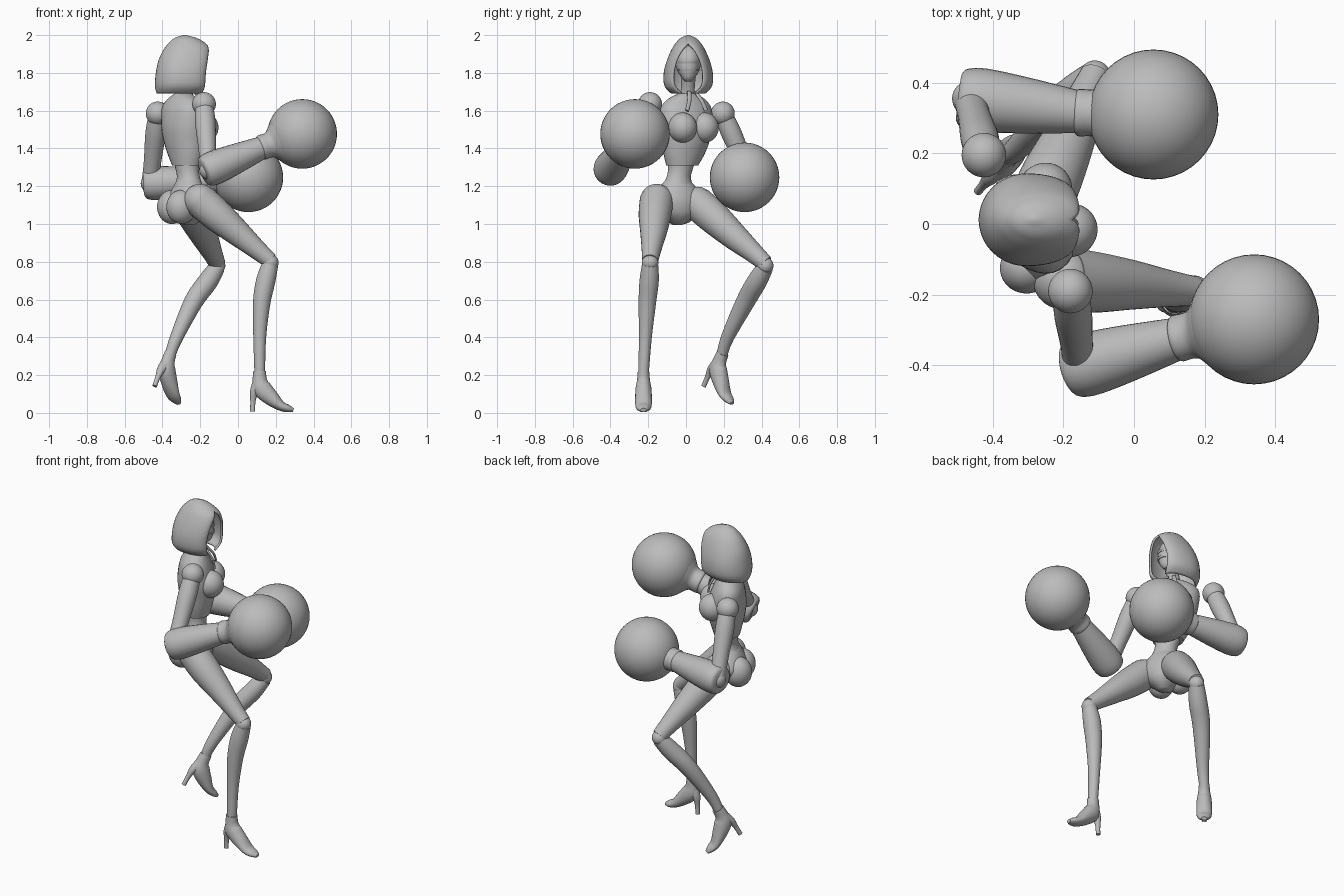
import bpy, bmesh
from math import pi, sin, cos, radians
from mathutils import Vector, Matrix

cube = bpy.data.objects.get("Cube")
if cube:
    bpy.data.objects.remove(cube)

grey = bpy.data.materials.new("plain_grey")
grey.use_nodes = True
grey.diffuse_color = (0.5, 0.5, 0.5, 1)
grey.node_tree.nodes["Principled BSDF"].inputs["Base Color"].default_value = (0.5, 0.5, 0.5, 1)


def finish(name, bm, angle=40):
    bmesh.ops.recalc_face_normals(bm, faces=bm.faces)
    mesh = bpy.data.meshes.new(name)
    bm.to_mesh(mesh)
    bm.free()
    mesh.materials.append(grey)
    obj = bpy.data.objects.new(name, mesh)
    bpy.context.collection.objects.link(obj)
    bpy.ops.object.select_all(action='DESELECT')
    obj.select_set(True)
    bpy.context.view_layer.objects.active = obj
    bpy.ops.object.shade_smooth_by_angle(angle=radians(angle))
    return obj


def ball(name, pos, size, yaw=0):
    bm = bmesh.new()
    scale = Matrix.Diagonal((*size, 1)) if isinstance(size, tuple) else Matrix.Scale(size, 4)
    bmesh.ops.create_uvsphere(bm, u_segments=40, v_segments=24, radius=1,
                              matrix=Matrix.Translation(pos) @ Matrix.Rotation(yaw, 4, 'Z') @ scale)
    return finish(name, bm)


def spline(keys, steps=4):
    # smooth interpolation of ring keys
    out, k = [], [keys[0]] + keys + [keys[-1]]
    for i in range(1, len(k) - 2):
        a, b, c, d = (Vector(v) for v in k[i - 1:i + 3])
        for s in range(steps):
            t = s / steps
            out.append(0.5 * (2 * b + (c - a) * t + (2 * a - 5 * b + 4 * c - d) * t * t
                              + (3 * b - a - 3 * c + d) * t ** 3))
    return out + [Vector(keys[-1])]


def loft(name, keys, side=(0, 1, 0), flat=False, seg=28, mat=None):
    # rings are x, y, z, radius along side, radius across
    keys = [tuple(k) + (k[3],) if len(k) == 4 else tuple(k) for k in keys]
    rings = spline(keys)
    bm, rows = bmesh.new(), []
    for i, r in enumerate(rings):
        nxt, prv = rings[min(i + 1, len(rings) - 1)], rings[max(i - 1, 0)]
        tan = Vector((0, 0, 1)) if flat else Vector((nxt - prv)[:3]).normalized()
        u = Vector(side)
        u = (u - tan * u.dot(tan)).normalized()
        v = tan.cross(u)
        rows.append([bm.verts.new(Vector(r[:3]) + u * r[3] * cos(2 * pi * j / seg)
                                  + v * r[4] * sin(2 * pi * j / seg)) for j in range(seg)])
    for a, b in zip(rows, rows[1:]):
        for j in range(seg):
            bm.faces.new((a[j], a[j - 1], b[j - 1], b[j]))
    bm.faces.new(rows[0])
    bm.faces.new(rows[-1])
    if mat:
        bm.transform(mat)
    return finish(name, bm)


def facing(deg):
    return Vector((cos(radians(deg)), sin(radians(deg)), 0)), Vector((-sin(radians(deg)), cos(radians(deg)), 0))


# Torso
front, side = facing(32)
loft("bodice", [(-.29, .005, 1.69, .05, .045), (-.295, .002, 1.66, .11, .065), (-.295, 0, 1.61, .15, .09),
                (-.285, 0, 1.52, .15, .11), (-.28, -.002, 1.44, .135, .105), (-.275, -.01, 1.37, .115, .09),
                (-.27, -.02, 1.31, .088, .075)], side, True)
loft("waist", [(-.272, -.02, 1.36, .085, .07), (-.268, -.03, 1.29, .068, .06),
               (-.262, -.04, 1.24, .068, .06), (-.262, -.045, 1.18, .1, .08)], side, True)
for s, label in ((1, "left"), (-1, "right")):
    ball(label + "_bust", Vector((-.28, 0, 1.51)) + front * .075 + side * .068 * s, (.078, .075, .08), radians(32))
    # Straps from the neck to the bust
    a = Vector((-.28, .01, 1.70)) + front * .045 + side * .02 * s
    b = Vector((-.285, 0, 1.60)) + front * .105 + side * .06 * s
    loft(label + "_strap", [(*a, .012, .006), (*((a + b) / 2 + front * .012), .012, .006), (*b, .012, .006)], side)

# Hips
hip_front, hip_side = facing(25)
loft("pelvis", [(-.262, -.045, 1.23, .068, .06), (-.262, -.045, 1.18, .115, .085),
                (-.268, -.045, 1.12, .145, .105), (-.27, -.045, 1.06, .115, .1),
                (-.265, -.045, 1.02, .06, .07), (-.26, -.045, .995, .025, .03)], hip_side, True)
for s, label in ((1, "left"), (-1, "right")):
    ball(label + "_buttock", Vector((-.275, -.045, 1.09)) - hip_front * .055 + hip_side * .058 * s, (.08, .075, .09),
         radians(25))

# Neck and head
loft("neck", [(-.295, .005, 1.66, .042), (-.28, .01, 1.72, .036), (-.265, .012, 1.78, .04)])
ball("head", (-.265, .012, 1.855), (.078, .066, .09))
loft("face", [(-.235, .012, 1.755, .016, .02), (-.235, .012, 1.775, .034, .038), (-.245, .012, 1.82, .055, .06),
              (-.25, .012, 1.87, .06, .064)], flat=True)
for z in (1.815, 1.855):
    loft("mask_band", [(-.248, .012, z - .006, .058, .066), (-.248, .012, z + .006, .061, .069)], flat=True)

# Hood: rows of height, back x, front x, half width, half opening
hood_rows = [(1.69, -.43, -.19, .09, .035), (1.73, -.44, -.175, .126, .07), (1.80, -.435, -.17, .13, .075),
             (1.87, -.42, -.16, .112, .058), (1.93, -.39, -.155, .085, .024), (1.96, -.365, -.175, .065, 0),
             (1.985, -.335, -.22, .04, 0), (2.0, -.29, -.275, .004, 0)]
bm, rows, n = bmesh.new(), [], 10
for z, back, fx, ry, w in spline(hood_rows, 3):
    cx, w = (back + fx) / 2, max(w, 0)
    half = [(cx + (fx - cx) * cos(q), w + (ry - w) * sin(q)) for q in (pi / 2 * i / n for i in range(n))]
    half += [(cx - (cx - back) * sin(q), ry * cos(q)) for q in (pi / 2 * i / n for i in range(n + 1))]
    pts = half + [(x, -y) for x, y in half[-2::-1]]
    rows.append([bm.verts.new((x, y + .012, z)) for x, y in pts])
for a, b in zip(rows, rows[1:]):
    for j in range(len(a) - 1):
        bm.faces.new((a[j], a[j + 1], b[j + 1], b[j]))
bm.faces.new(rows[-1])
bmesh.ops.remove_doubles(bm, verts=bm.verts, dist=.0004)
hood = finish("hood", bm, 60)
shell = hood.modifiers.new("thickness", 'SOLIDIFY')
shell.thickness = .012
shell.offset = -1


# Arms with round gloves
def arm(label, shoulder, elbow, wrist, fist):
    s, e, w, f = (Vector(p) for p in (shoulder, elbow, wrist, fist))
    ball(label + "_shoulder", s, .063)
    loft(label + "_upper_arm", [(*s.lerp(e, .08), .05), (*s.lerp(e, .3), .054), (*s.lerp(e, .7), .046),
                                (*e, .046)], (1, 0, 0))
    ball(label + "_elbow", e, .05)
    d = (w - e).normalized()
    loft(label + "_forearm", [(*(e - d * .03), .068), (*(e - d * .015), .083), (*(e + d * .04), .09),
                              (*e.lerp(w, .5), .079), (*w, .058)])
    g = (f - w).normalized()
    loft(label + "_cuff", [(*(w - g * .025), .06), (*(w - g * .015), .067), (*(w + g * .03), .069),
                           (*(f - g * .15), .105), (*(f - g * .1), .15)])
    ball(label + "_glove", f, .184)


arm("right", (-.18, -.19, 1.635), (-.155, -.405, 1.285), (.14, -.32, 1.41), (.34, -.27, 1.477))
arm("left", (-.425, .195, 1.585), (-.465, .355, 1.215), (-.14, .315, 1.232), (.055, .31, 1.247))


# Legs and heeled shoes
def leg(label, thigh, shin, yaw, pitch):
    loft(label + "_thigh", thigh)
    ball(label + "_hip", thigh[0][:3], thigh[0][3] * .97)
    ball(label + "_knee", Vector(thigh[-1][:3]).lerp(Vector(shin[0][:3]), .5), .044)
    loft(label + "_shin", shin)
    mat = (Matrix.Translation(shin[-1][:3]) @ Matrix.Rotation(radians(yaw), 4, 'Z')
           @ Matrix.Rotation(radians(pitch), 4, 'Y'))
    loft(label + "_shoe", [(0, 0, .012, .03, .034), (0, 0, -.035, .034, .038), (.012, 0, -.08, .042, .05),
                           (.06, 0, -.13, .044, .042), (.11, 0, -.172, .043, .027), (.15, 0, -.187, .034, .02),
                           (.178, 0, -.195, .016, .01)], mat=mat)
    loft(label + "_heel", [(-.012, 0, -.06, .03, .03), (-.03, 0, -.1, .024, .022), (-.036, 0, -.15, .014, .014),
                           (-.038, 0, -.203, .012, .013)], mat=mat)


leg("right", [(-.2, -.155, 1.125, .09), (-.11, -.165, 1.045, .086), (-.01, -.172, .96, .071),
              (.1, -.183, .865, .052), (.172, -.19, .805, .042)],
    [(.17, -.19, .785, .043), (.147, -.195, .7, .051), (.125, -.205, .58, .046), (.115, -.215, .4, .034),
     (.115, -.225, .21, .028)], 0, 0)
leg("left", [(-.265, .06, 1.11, .09), (-.23, .14, 1.04, .088), (-.18, .25, .94, .073),
             (-.135, .36, .845, .053), (-.11, .42, .79, .044)],
    [(-.112, .418, .77, .044), (-.16, .375, .695, .053), (-.235, .315, .59, .05), (-.325, .22, .4, .035),
     (-.36, .19, .305, .028)], 50, 27)
